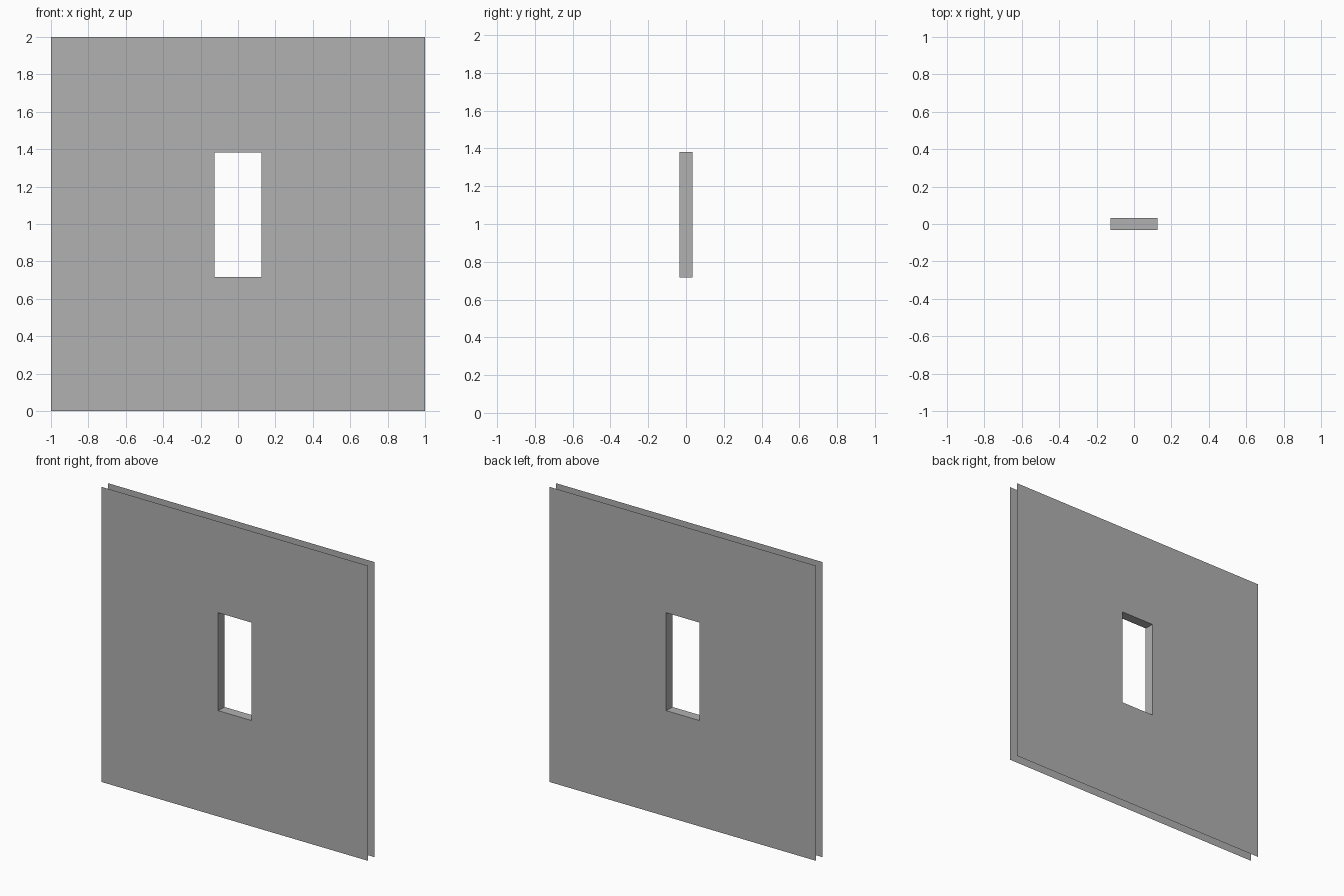
import bpy, bmesh

if "Cube" in bpy.data.objects:
    bpy.data.objects.remove(bpy.data.objects["Cube"])

HALF_T = 0.0333                       # half wall thickness
OUTER = (-1.0, 1.0, 0.0, 2.0)         # x0, x1, z0, z1 of the wall
HOLE = (-0.125, 0.125, 0.717, 1.381)  # x0, x1, z0, z1 of the opening


def loop(bm, rect, y):
    x0, x1, z0, z1 = rect
    return [bm.verts.new((x, y, z)) for x, z in ((x0, z0), (x1, z0), (x1, z1), (x0, z1))]


def bridge(bm, a, b):
    for i in range(4):
        j = (i + 1) % 4
        bm.faces.new((a[i], a[j], b[j], b[i]))


bm = bmesh.new()
front_out, front_in = loop(bm, OUTER, -HALF_T), loop(bm, HOLE, -HALF_T)
back_out, back_in = loop(bm, OUTER, HALF_T), loop(bm, HOLE, HALF_T)

# Front and back skins; the outer rim stays open so wall tiles can join
bridge(bm, front_out, front_in)
bridge(bm, back_in, back_out)
# Reveal lining the window opening
bridge(bm, front_in, back_in)

mesh = bpy.data.meshes.new("window_wall")
bm.to_mesh(mesh)
bm.free()

# Darker grey wall surface
grey = bpy.data.materials.new("wall_grey")
grey.diffuse_color = (0.44, 0.44, 0.44, 1.0)
grey.use_nodes = True
grey.node_tree.nodes["Principled BSDF"].inputs["Base Color"].default_value = grey.diffuse_color
mesh.materials.append(grey)
bpy.context.collection.objects.link(bpy.data.objects.new("window_wall", mesh))
